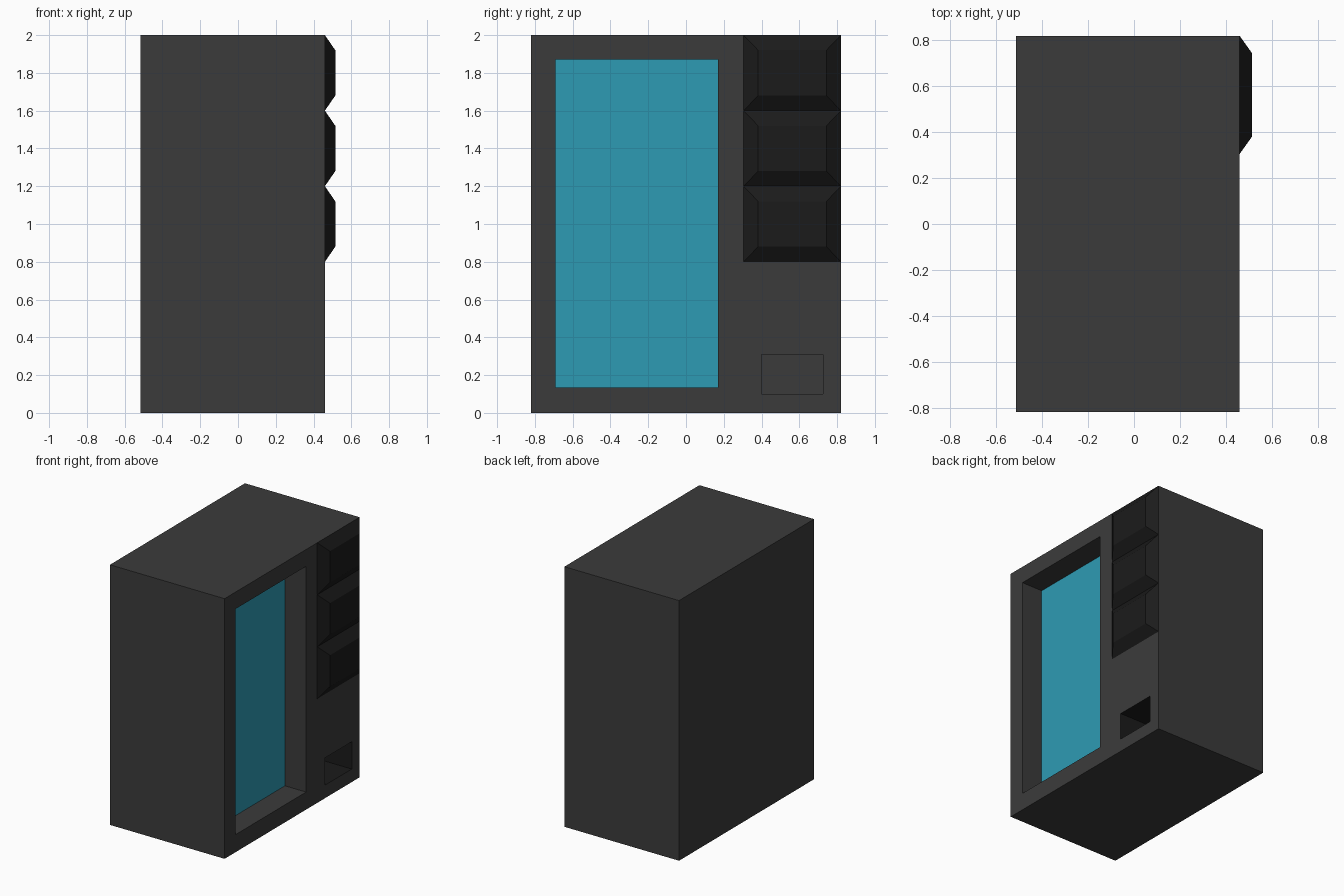
import bpy, bmesh

if "Cube" in bpy.data.objects:
    bpy.data.objects.remove(bpy.data.objects["Cube"])

X_FACE = 0.46  # plane of the control face


def material(name, rgb):
    m = bpy.data.materials.new(name)
    m.diffuse_color = (*rgb, 1)
    m.use_nodes = True
    m.node_tree.nodes["Principled BSDF"].inputs["Base Color"].default_value = m.diffuse_color
    return m


CASE = material("dark_grey", (0.044, 0.044, 0.044))
BLACK = material("black", (0.011, 0.011, 0.011))
BLUE = material("teal", (0.027, 0.33, 0.456))


def box(name, lo, hi, *mats):
    bm = bmesh.new()
    bmesh.ops.create_cube(bm, size=1)
    for v in bm.verts:
        v.co = [(lo[i] + hi[i]) / 2 + v.co[i] * (hi[i] - lo[i]) for i in range(3)]
    mesh = bpy.data.meshes.new(name)
    bm.to_mesh(mesh)
    bm.free()
    for m in mats:
        mesh.materials.append(m)
    ob = bpy.data.objects.new(name, mesh)
    bpy.context.collection.objects.link(ob)
    return ob


def cut(ob, lo, hi):
    cutter = box("cutter", lo, hi)
    cutter.hide_render = True
    mod = ob.modifiers.new("recess", 'BOOLEAN')
    mod.operation = 'DIFFERENCE'
    mod.solver = 'EXACT'
    mod.object = cutter
    bpy.context.view_layer.objects.active = ob
    bpy.ops.object.modifier_apply(modifier=mod.name)
    bpy.data.objects.remove(cutter)


# cabinet with window recess and dispensing slot
body = box("cabinet", (-0.515, -0.82, 0), (X_FACE, 0.82, 2), CASE, BLUE, BLACK)
GLASS_X, SLOT_X = 0.28, 0.12
cut(body, (GLASS_X, -0.69, 0.135), (0.6, 0.17, 1.87))
cut(body, (SLOT_X, 0.40, 0.10), (0.6, 0.725, 0.31))

# teal window pane at the recess back, black slot walls
for f in body.data.polygons:
    c = f.center
    f.material_index = 0
    if abs(c.x - GLASS_X) < 0.005 and abs(f.normal.x) > 0.9:
        f.material_index = 1
    elif (abs(f.normal.x) < 0.1 and SLOT_X < c.x < X_FACE - 0.01
          and 0.39 < c.y < 0.73 and 0.09 < c.z < 0.32):
        f.material_index = 2

# three bevelled selection buttons
for i in range(3):
    y0, y1, z0 = 0.305, 0.82, 0.8 + 0.4 * i
    button = box(f"button_{i + 1}", (X_FACE, y0, z0), (0.515, y1, z0 + 0.4), BLACK)
    for v in button.data.vertices:
        if v.co.x > 0.5:
            v.co.y += 0.077 if v.co.y < 0.5 else -0.077
            v.co.z += 0.08 if v.co.z < z0 + 0.2 else -0.08
